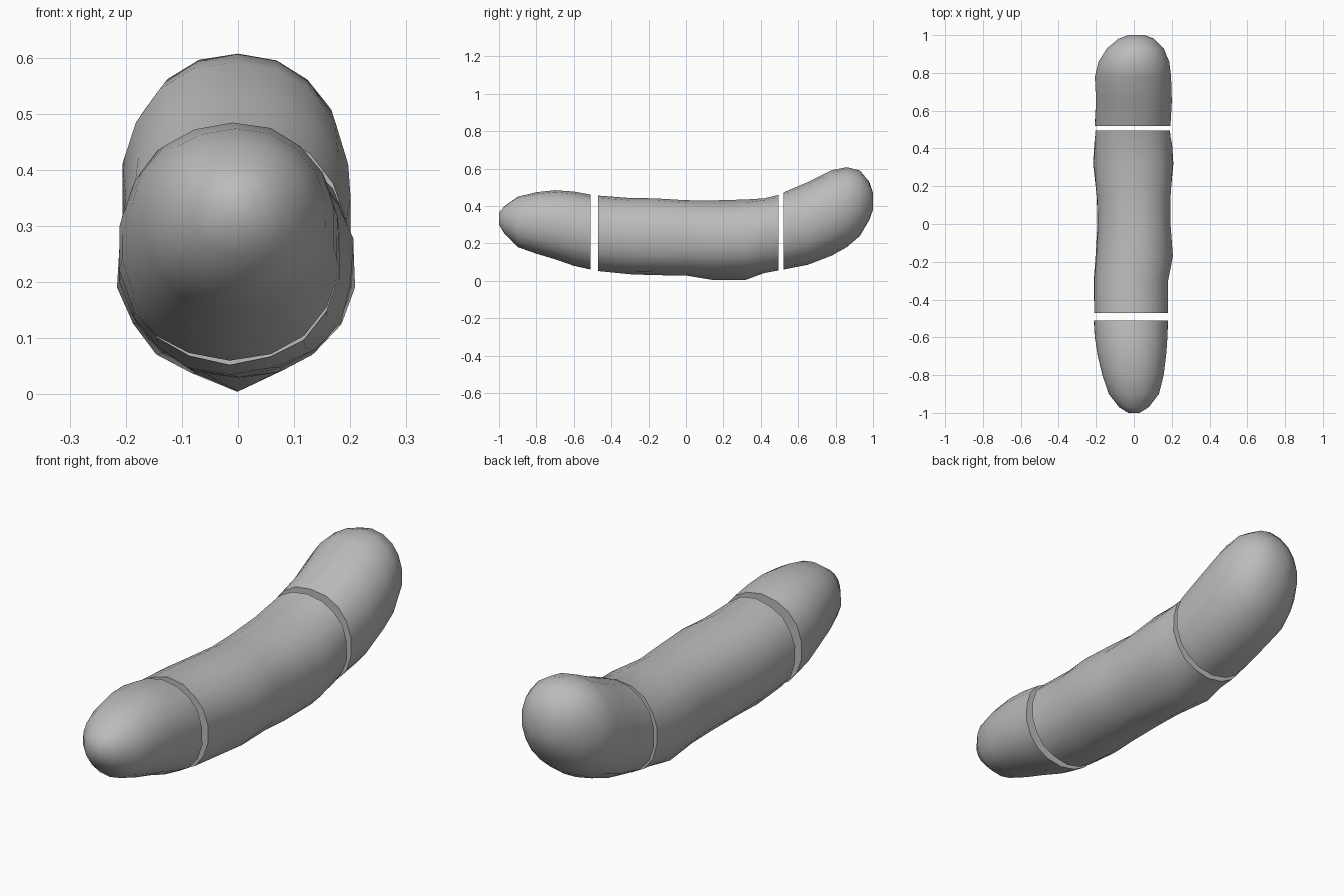
import bpy, bmesh, math, random

cube = bpy.data.objects.get("Cube")
if cube:
    bpy.data.objects.remove(cube, do_unlink=True)
random.seed(4)
SIDES = 18

grey = bpy.data.materials.new("plain grey")
grey.use_nodes = True
colour = (0.5, 0.5, 0.5, 1)
grey.diffuse_color = colour
grey.node_tree.nodes["Principled BSDF"].inputs["Base Color"].default_value = colour


def squash(v):
    # slightly boxy ellipse
    return math.copysign(abs(v) ** 0.93, v)


def segment(name, stations, lumps=0.0, keel=()):
    """Loft stations of (y, bottom, top, left edge, right edge) and cap both ends."""
    bm = bmesh.new()
    rings = []
    for i, (y, low, high, x0, x1) in enumerate(stations):
        ring = []
        for k in range(SIDES):
            a = 2 * math.pi * k / SIDES - math.pi / 2
            swell = 1 - random.random() * lumps
            x = (x0 + x1) / 2 + (x1 - x0) / 2 * squash(math.cos(a)) * swell
            z = (low + high) / 2 + (high - low) / 2 * squash(math.sin(a)) * swell
            if k == 0:
                z = low - (0.02 if i in keel else 0)
            ring.append(bm.verts.new((x, y, z)))
        rings.append(ring)
    for a, b in zip(rings, rings[1:]):
        for k in range(SIDES):
            n = (k + 1) % SIDES
            bm.faces.new((a[k], a[n], b[n], b[k]))
    bm.faces.new(rings[0])
    bm.faces.new(rings[-1])
    bmesh.ops.recalc_face_normals(bm, faces=bm.faces)
    mesh = bpy.data.meshes.new(name)
    bm.to_mesh(mesh)
    bm.free()
    mesh.materials.append(grey)
    obj = bpy.data.objects.new(name, mesh)
    bpy.context.collection.objects.link(obj)
    bpy.ops.object.select_all(action="DESELECT")
    obj.select_set(True)
    bpy.context.view_layer.objects.active = obj
    bpy.ops.object.shade_smooth_by_angle(angle=math.radians(50))


# tapered front end
segment("front_end", [
    (-1.0, .30, .365, -.03, .03),
    (-.97, .25, .40, -.08, .08),
    (-.90, .18, .45, -.135, .135),
    (-.80, .145, .475, -.17, .16),
    (-.70, .115, .485, -.195, .175),
    (-.60, .08, .478, -.21, .18),
    (-.51, .06, .462, -.215, .185)], 0.015)

# lumpy middle with a small ridge underneath
segment("middle_section", [
    (-.47, .052, .456, -.215, .185),
    (-.30, .035, .447, -.217, .19),
    (-.17, .03, .442, -.207, .21),
    (.0, .028, .433, -.195, .20),
    (.14, .025, .43, -.20, .20),
    (.32, .025, .436, -.22, .215),
    (.42, .042, .446, -.215, .205),
    (.495, .055, .464, -.21, .197)], 0.035, keel=(4, 5))

# rounded back end, curving upwards
segment("back_end", [
    (.52, .06, .475, -.21, .197),
    (.65, .085, .53, -.205, .205),
    (.78, .135, .595, -.21, .20),
    (.86, .18, .61, -.19, .19),
    (.93, .24, .59, -.145, .16),
    (.98, .325, .53, -.085, .11),
    (1.0, .38, .47, -.03, .06)], 0.015)
